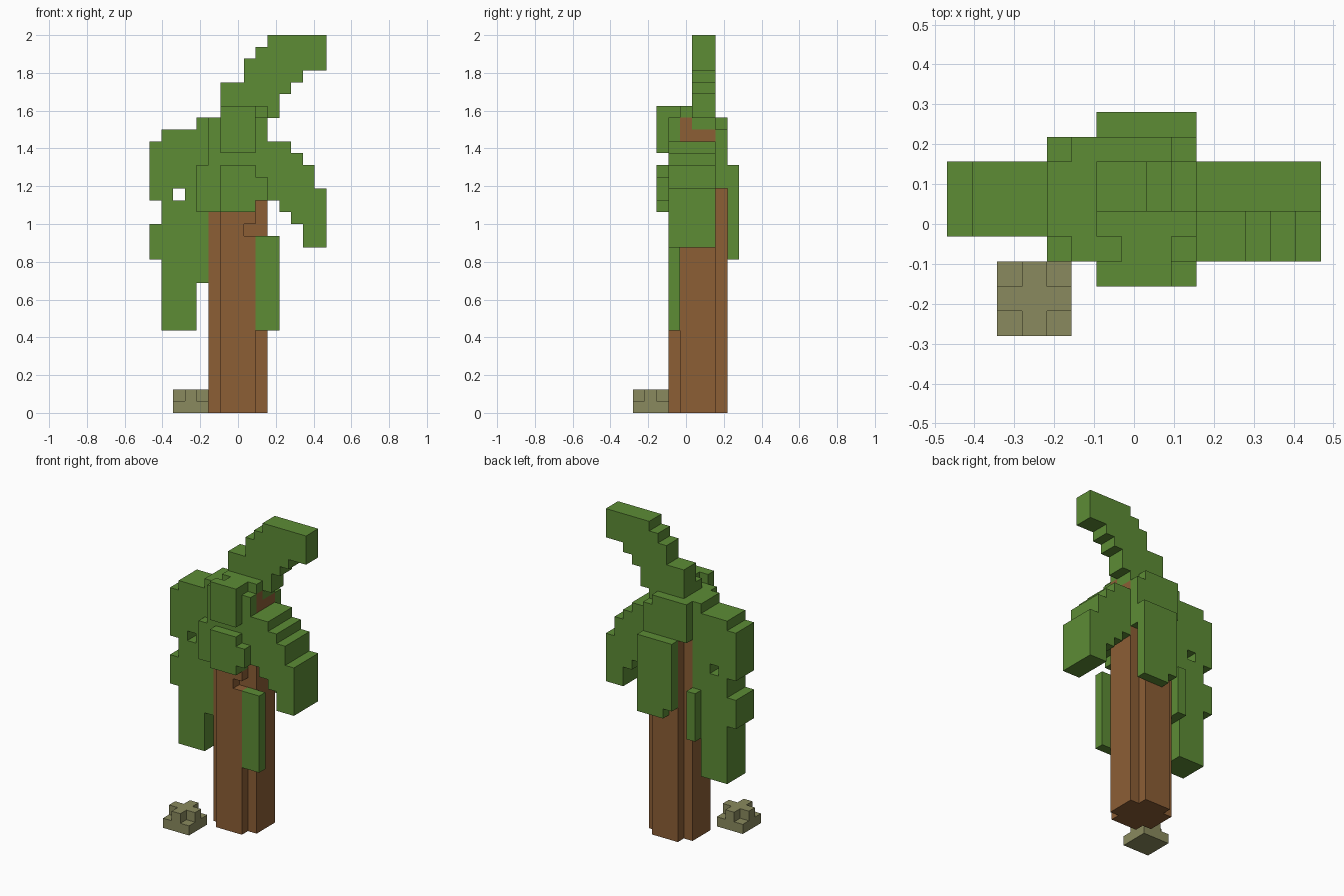
import bpy, bmesh
from mathutils import Vector

cube = bpy.data.objects.get("Cube")
if cube:
    bpy.data.objects.remove(cube, do_unlink=True)

UNIT = 1 / 16                      # size of one block
ORIGIN = Vector((7.5, 4.5, 0))     # grid position of the model's centre
taken = set()                      # cells already filled by a part


def material(name, rgb):
    m = bpy.data.materials.new(name)
    m.use_nodes = True
    m.diffuse_color = (*rgb, 1)
    bsdf = m.node_tree.nodes["Principled BSDF"]
    bsdf.inputs["Base Color"].default_value = (*rgb, 1)
    bsdf.inputs["Roughness"].default_value = 0.9
    return m


LEAF = material("leaf green", (0.109, 0.262, 0.036))
BARK = material("bark brown", (0.262, 0.112, 0.036))
STONE = material("stone olive", (0.254, 0.254, 0.112))


def block_part(name, mat, boxes, holes=()):
    """Join boxes (x0, x1, y0, y1, z0, z1) in block units into one clean shell."""
    def fill(bs):
        return {(x, y, z) for x0, x1, y0, y1, z0, z1 in bs
                for x in range(x0, x1) for y in range(y0, y1) for z in range(z0, z1)}
    cells = fill(boxes) - fill(holes) - taken
    taken.update(cells)
    bm = bmesh.new()
    verts = {}

    def corner(p):
        key = tuple(p)
        if key not in verts:
            verts[key] = bm.verts.new((Vector(p) - ORIGIN) * UNIT)
        return verts[key]

    for c in cells:
        for axis in range(3):
            for side in (0, 1):
                n = list(c)
                n[axis] += 2 * side - 1
                if tuple(n) in cells:
                    continue
                u, v = (axis + 1) % 3, (axis + 2) % 3
                quad = []
                for du, dv in ((0, 0), (1, 0), (1, 1), (0, 1)):
                    p = list(c)
                    p[axis] += side
                    p[u] += du
                    p[v] += dv
                    quad.append(corner(p))
                bm.faces.new(quad if side else quad[::-1])
    # merge the flat cell faces into large ones
    bmesh.ops.dissolve_limit(bm, angle_limit=0.01, verts=bm.verts[:], edges=bm.edges[:])
    mesh = bpy.data.meshes.new(name)
    bm.to_mesh(mesh)
    bm.free()
    mesh.materials.append(mat)
    ob = bpy.data.objects.new(name, mesh)
    bpy.context.collection.objects.link(ob)
    return ob


# Trunk with cross-shaped section and a small notch at the front
block_part("trunk", BARK, [
    (5, 10, 4, 7, 0, 24),
    (9, 10, 4, 5, 24, 25),
    (6, 9, 3, 4, 0, 17),
    (6, 9, 7, 8, 0, 19),
    (6, 7, 7, 8, 19, 21),
], holes=[(8, 9, 3, 4, 15, 16)])

# Frond rising to the side
block_part("upper_frond", LEAF, [
    (6, 8, 5, 7, 25, 28),
    (8, 9, 5, 7, 25, 30),
    (9, 10, 5, 7, 24, 31),
    (10, 11, 5, 7, 25, 32),
    (11, 12, 5, 7, 27, 32),
    (12, 13, 5, 7, 28, 32),
    (13, 15, 5, 7, 29, 32),
])

# Frond arching down on the +x side
block_part("left_frond", LEAF, [
    (10, 11, 3, 7, 18, 23),
    (11, 12, 3, 7, 17, 23),
    (12, 13, 3, 7, 16, 22),
    (13, 14, 3, 7, 14, 21),
    (14, 15, 3, 7, 14, 19),
])

# Large drooping frond on the -x side
block_part("right_frond", LEAF, [
    (1, 4, 4, 7, 7, 24),
    (4, 5, 4, 7, 11, 25),
    (0, 1, 4, 7, 18, 23),
    (0, 1, 4, 7, 13, 16),
    (4, 5, 7, 8, 11, 16),
], holes=[(2, 3, 4, 7, 18, 19)])

# Leafy crown around the trunk top
block_part("crown", LEAF, [
    (5, 10, 4, 7, 24, 25),
    (6, 10, 4, 5, 25, 26),
    (7, 9, 3, 4, 25, 26),
    (5, 9, 3, 4, 17, 25),
    (9, 10, 3, 4, 18, 25),
    (4, 5, 3, 4, 17, 21),
    (5, 7, 7, 8, 21, 25),
    (7, 9, 7, 8, 19, 25),
    (9, 10, 7, 8, 19, 24),
])

# Front leaf clumps
block_part("upper_front_leaf", LEAF, [(6, 9, 2, 3, 22, 26)])
block_part("lower_front_leaf", LEAF, [(6, 9, 2, 3, 17, 21), (9, 10, 2, 3, 18, 20)])

# Hanging leaves
block_part("back_leaf", LEAF, [(7, 10, 8, 9, 13, 21), (6, 7, 8, 9, 14, 21)])
block_part("hanging_leaf", LEAF, [(9, 11, 3, 4, 7, 15)])

# Small rock beside the trunk
block_part("rock", STONE, [
    (2, 5, 0, 3, 0, 1),
    (3, 4, 0, 3, 1, 2),
    (2, 5, 1, 2, 1, 2),
])
